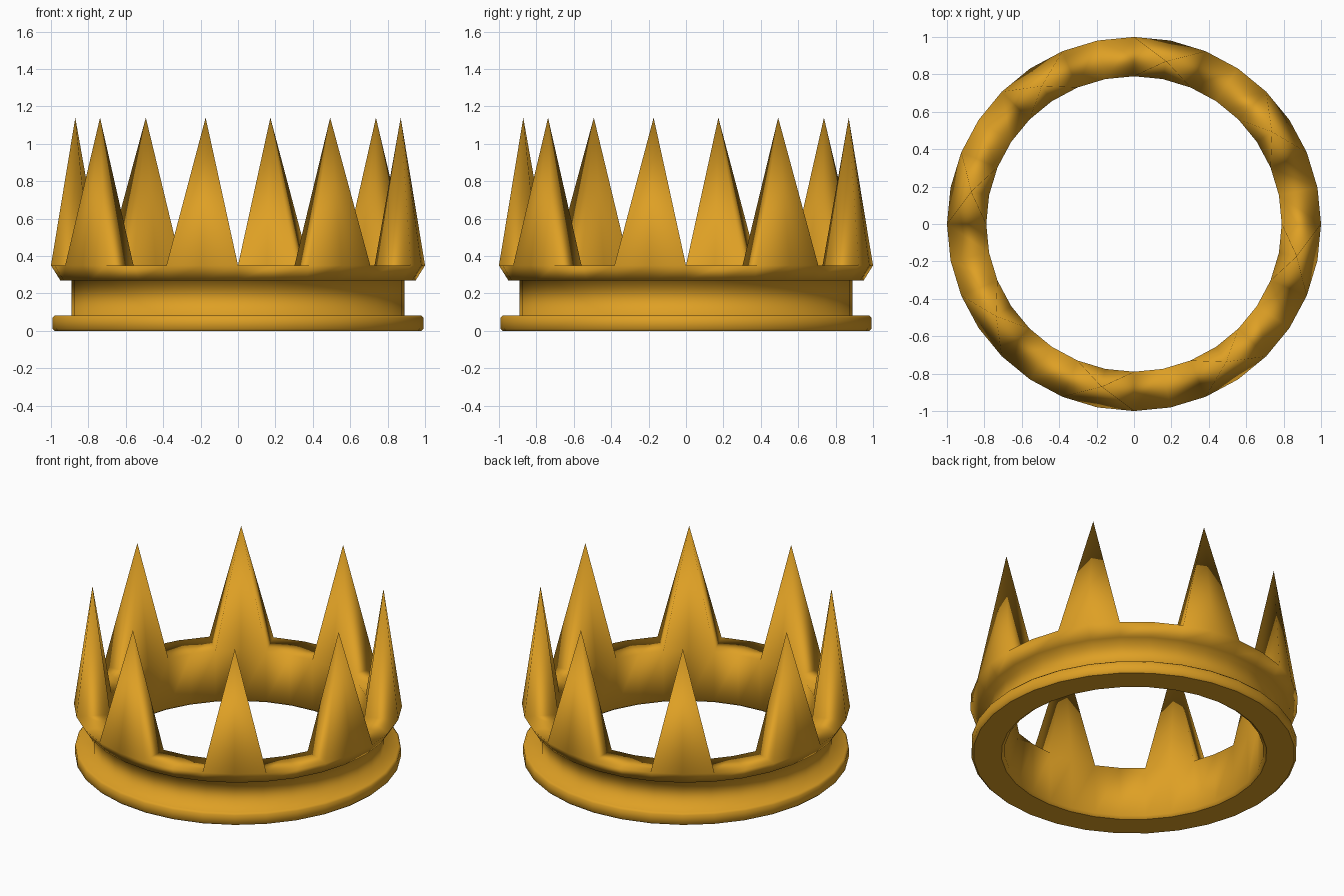
import bpy, bmesh, math

cube = bpy.data.objects.get("Cube")
if cube:
    bpy.data.objects.remove(cube, do_unlink=True)

SEGMENTS = 32
RIM_Z, TIP_Z, TIP_R = 0.35, 1.14, 0.887

# Closed cross-section of the band (radius, height), ending with the flat rim
PROFILE = [(0.81, 0), (0.98, 0), (0.993, 0.012), (0.993, 0.07), (0.98, 0.083),
           (0.89, 0.083), (0.89, 0.27), (0.95, 0.27), (1.0, RIM_Z),
           (0.79, RIM_Z), (0.79, 0.015)]
OUTER, INNER = 8, 9

gold = bpy.data.materials.new("gold")
gold.use_nodes = True
gold.diffuse_color = (0.73, 0.35, 0.018, 1)
gold.node_tree.nodes["Principled BSDF"].inputs["Base Color"].default_value = gold.diffuse_color


def at(bm, radius, step, z):
    a = 2 * math.pi * step / SEGMENTS
    return bm.verts.new((radius * math.cos(a), radius * math.sin(a), z))


bm = bmesh.new()
rings = [[at(bm, r, i, z) for r, z in PROFILE] for i in range(SEGMENTS)]

# Band: skin between neighbouring sections, leaving the rim open under spikes
for i in range(SEGMENTS):
    a, b = rings[i], rings[(i + 1) % SEGMENTS]
    for k in range(len(PROFILE)):
        n = (k + 1) % len(PROFILE)
        if k == OUTER and i % 4 >= 2:
            continue
        bm.faces.new((a[k], b[k], b[n], a[n]))

# Spikes: each rises from two rim segments to a single tip
for i in range(2, SEGMENTS, 4):
    span = [rings[(i + j) % SEGMENTS] for j in range(3)]
    loop = [s[OUTER] for s in span] + [s[INNER] for s in reversed(span)]
    tip = at(bm, TIP_R, i + 1, TIP_Z)
    for j, v in enumerate(loop):
        bm.faces.new((v, loop[(j + 1) % len(loop)], tip))

bmesh.ops.recalc_face_normals(bm, faces=bm.faces)
for f in bm.faces:
    f.smooth = True

# Keep the underside crisp
for e in bm.edges:
    if all(v.co.z < 0.001 for v in e.verts):
        e.smooth = False

mesh = bpy.data.meshes.new("crown")
bm.to_mesh(mesh)
bm.free()
mesh.materials.append(gold)
crown = bpy.data.objects.new("crown", mesh)
bpy.context.collection.objects.link(crown)
